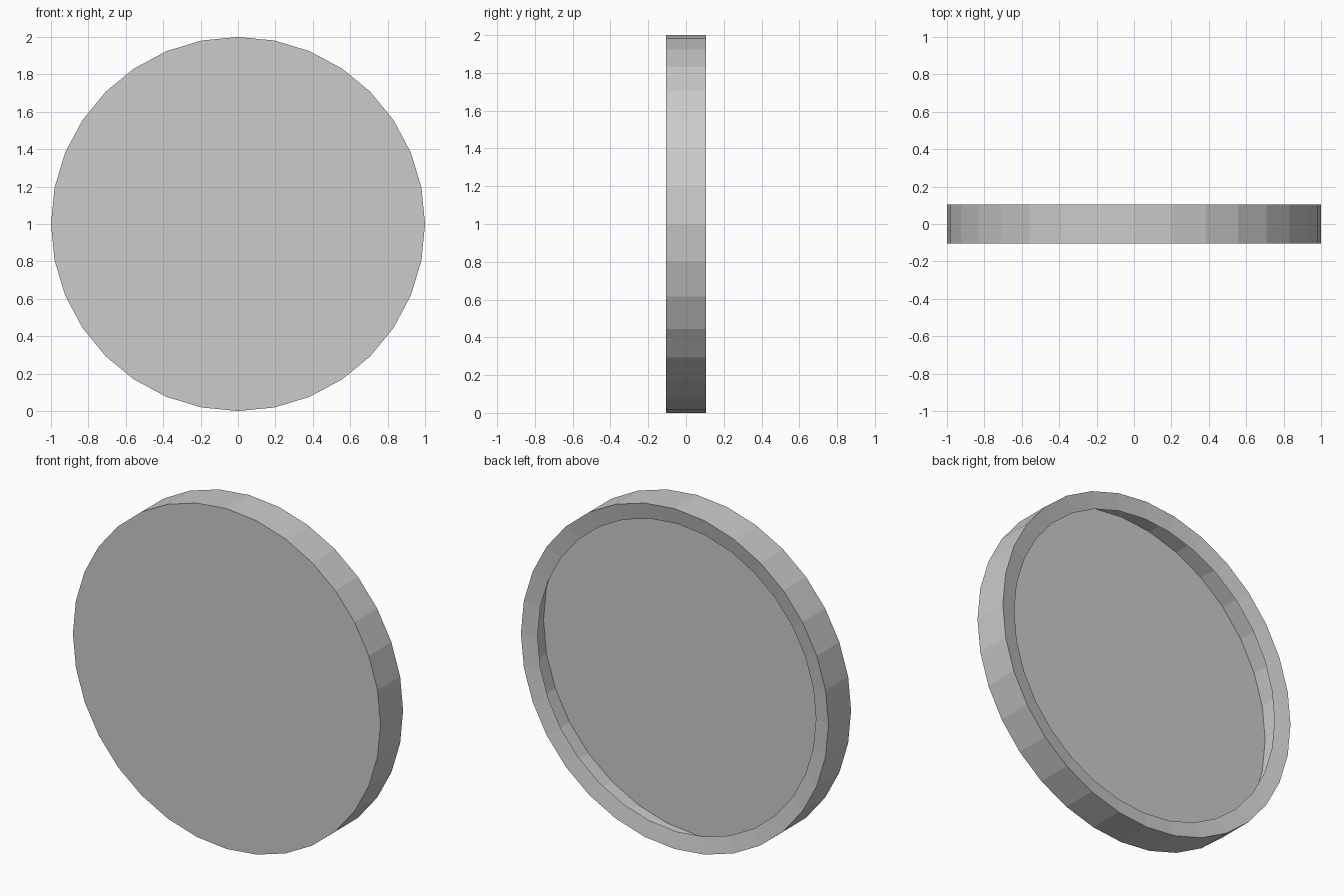
import bpy, bmesh
from math import sin, cos, pi

if "Cube" in bpy.data.objects:
    bpy.data.objects.remove(bpy.data.objects["Cube"])

SIDES = 32
# (radius, y): front edge, back edge, inner edge of the sloped lip
PROFILE = [(1.0, -0.105), (1.0, 0.105), (0.905, 0.086)]

bm = bmesh.new()
rings = []
for r, y in PROFILE:
    rings.append([bm.verts.new((r * sin(2 * pi * i / SIDES), y, 1 + r * cos(2 * pi * i / SIDES)))
                  for i in range(SIDES)])

# outer side and back lip; the shell is thin and open at the back
for a, b in zip(rings, rings[1:]):
    for i in range(SIDES):
        j = (i + 1) % SIDES
        bm.faces.new((a[i], b[i], b[j], a[j]))

# front disc
bm.faces.new(rings[0])
bmesh.ops.recalc_face_normals(bm, faces=bm.faces)

mesh = bpy.data.meshes.new("round_lid")
bm.to_mesh(mesh)
bm.free()
bpy.context.collection.objects.link(bpy.data.objects.new("round_lid", mesh))
